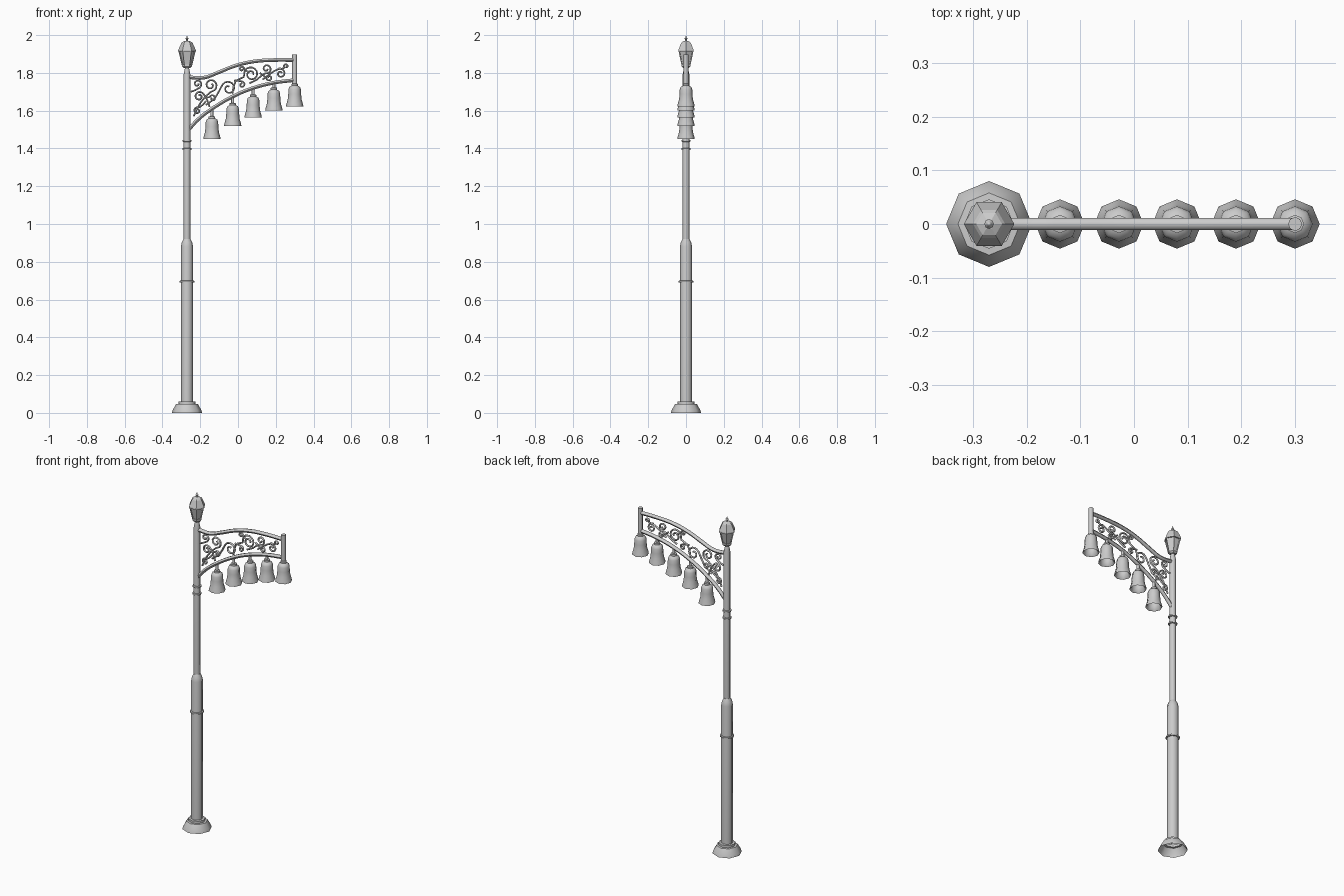
import bpy, bmesh, math

if "Cube" in bpy.data.objects:
    bpy.data.objects.remove(bpy.data.objects["Cube"])

PX = -0.27  # post centre


def lathe(name, prof, x, n=8, smooth=50):
    """Spin an (r, z) profile into an n-sided solid; r = 0 closes to a point."""
    bm = bmesh.new()
    rings = []
    for r, z in prof:
        k = 1 if r == 0 else n
        rings.append([bm.verts.new((x + r * math.cos(math.tau * i / n),
                                    r * math.sin(math.tau * i / n), z)) for i in range(k)])
    for a, b in zip(rings, rings[1:]):
        for i in range(n):
            j = (i + 1) % n
            f = [a[i % len(a)], a[j % len(a)], b[j % len(b)], b[i % len(b)]]
            bm.faces.new(list(dict.fromkeys(f)))
    me = bpy.data.meshes.new(name)
    bm.to_mesh(me)
    bm.free()
    ob = bpy.data.objects.new(name, me)
    bpy.context.collection.objects.link(ob)
    finish(ob, smooth)
    return ob


def finish(ob, angle):
    bpy.ops.object.select_all(action='DESELECT')
    ob.select_set(True)
    bpy.context.view_layer.objects.active = ob
    if ob.type == 'CURVE':
        bpy.ops.object.convert(target='MESH')
    if angle:
        bpy.ops.object.shade_smooth_by_angle(angle=math.radians(angle))


def tubes(name, paths, radius, res=1, steps=4):
    """Round rods along smooth paths of (x, y, z) points."""
    cu = bpy.data.curves.new(name, 'CURVE')
    cu.dimensions = '3D'
    cu.bevel_depth, cu.bevel_resolution, cu.resolution_u = radius, res, steps
    cu.use_fill_caps = True
    for pts in paths:
        sp = cu.splines.new('BEZIER')
        sp.bezier_points.add(len(pts) - 1)
        for bp, p in zip(sp.bezier_points, pts):
            bp.co = p
            bp.handle_left_type = bp.handle_right_type = 'AUTO'
    ob = bpy.data.objects.new(name, cu)
    bpy.context.collection.objects.link(ob)
    finish(ob, 60)


def flat(pts):
    return [(x, 0, z) for x, z in pts]


def scroll(cx, cz, r, start, turns, tail=()):
    """Stem points followed by a spiral winding into (cx, cz)."""
    n = max(4, int(abs(turns) * 8))
    pts = list(tail)
    for i in range(n + 1):
        t = i / n
        a = math.radians(start) + math.tau * turns * t
        q = r * (1 - 0.75 * t)
        pts.append((cx + q * math.cos(a), cz + q * math.sin(a)))
    return flat(pts)


# Post: flared foot, thick lower shaft, thin upper shaft with neck
lathe("base", [(.08, 0), (.076, .015), (.058, .046), (.046, .047), (.046, .06), (.03, .061)], PX)
lathe("lower_shaft", [(.032, .05), (.032, .88), (.028, .902), (.019, .92), (.015, .921)], PX)
lathe("upper_shaft", [(.018, .91), (.018, 1.79), (.013, 1.815), (.01, 1.83), (0, 1.83)], PX)
for i, (z, r) in enumerate([(.695, .039), (1.397, .025), (1.44, .025)]):
    lathe(f"shaft_ring_{i}", [(r - .01, z - .006), (r, z - .004), (r, z + .004), (r - .01, z + .006)], PX)

# Lantern: hexagonal tapered glass, corner bars, roof and finial
lathe("lantern_floor", [(0, 1.826), (.018, 1.826), (.027, 1.835), (.027, 1.845), (0, 1.845)], PX, 6, 0)
lathe("lantern_glass", [(.022, 1.845), (.039, 1.918)], PX, 6, 0)
lathe("lantern_roof", [(0, 1.912), (.047, 1.912), (.047, 1.92), (.03, 1.958), (.024, 1.964), (.01, 1.97), (0, 1.97)],
      PX, 6, 0)
lathe("lantern_finial", [(.007, 1.965), (.004, 1.975), (.009, 1.981), (.004, 1.988), (0, 2.0)], PX)
bars = []
for i in range(6):
    c, s = math.cos(math.tau * i / 6), math.sin(math.tau * i / 6)
    bars.append([(PX + .024 * c, .024 * s, 1.84), (PX + .042 * c, .042 * s, 1.916)])
tubes("lantern_bars", bars, .0035, 0, 1)

# Bracket arm: two curved rails and an end post
top = [(-.265, 1.777), (-.18, 1.775), (-.11, 1.80), (-.02, 1.836), (.08, 1.86), (.19, 1.868), (.30, 1.868)]
low = [(-.265, 1.495), (-.21, 1.555), (-.138, 1.61), (-.028, 1.675), (.08, 1.72), (.19, 1.748), (.30, 1.762)]
tubes("upper_rail", [flat(top)], .011)
tubes("lower_rail", [flat(low)], .011)
lathe("end_post", [(0, 1.745), (.013, 1.745), (.013, 1.898), (0, 1.898)], .30)

# Wrought scrollwork filling the bracket
tubes("scrollwork", [
    scroll(.07, 1.793, .042, 200, -1.6, [(-.03, 1.69), (-.01, 1.76)]),
    scroll(.15, 1.822, .027, 250, 1.3, [(.06, 1.745), (.10, 1.765)]),
    scroll(.225, 1.797, .026, 120, -1.3, [(.13, 1.765), (.17, 1.795)]),
    scroll(.165, 1.775, .017, 180, 1.1, [(.115, 1.80)]),
    scroll(.255, 1.835, .014, 220, -1.0, [(.215, 1.825)]),
    scroll(-.145, 1.735, .036, 270, 1.4, [(-.235, 1.57), (-.20, 1.64)]),
    scroll(-.05, 1.718, .04, 170, -1.3, [(-.17, 1.63), (-.12, 1.67)]),
    scroll(-.205, 1.675, .027, 20, 1.3, [(-.15, 1.62), (-.165, 1.66)]),
    scroll(-.215, 1.60, .02, 60, 1.2, [(-.17, 1.65)]),
    scroll(-.215, 1.742, .023, 300, 1.2, [(-.25, 1.70)]),
    scroll(.02, 1.738, .017, 90, -1.1, [(-.02, 1.76)]),
    scroll(-.135, 1.665, .019, 160, -1.1, [(-.175, 1.67)]),
    scroll(.02, 1.82, .015, 0, 1.1, [(.06, 1.80)]),
], .0052, 1, 2)

# Five hanging bell shades with hanger and hollow inside
bells = [(-.138, 1.45), (-.028, 1.52), (.08, 1.565), (.19, 1.602), (.30, 1.623)]
bell = [(.041, .003), (.046, 0), (.044, .012), (.037, .035), (.034, .065), (.033, .09), (.028, .103),
        (.017, .109), (.017, .119), (.008, .121)]
inner = [(0, .1), (.025, .098), (.03, .085), (.031, .06), (.034, .034)]
for i, (x, z) in enumerate(bells):
    lathe(f"bell_{i + 1}", [(r, z + h) for r, h in inner + bell], x)
    lathe(f"hanger_{i + 1}", [(.008, z + .115), (.008, low[i + 2][1])], x)
